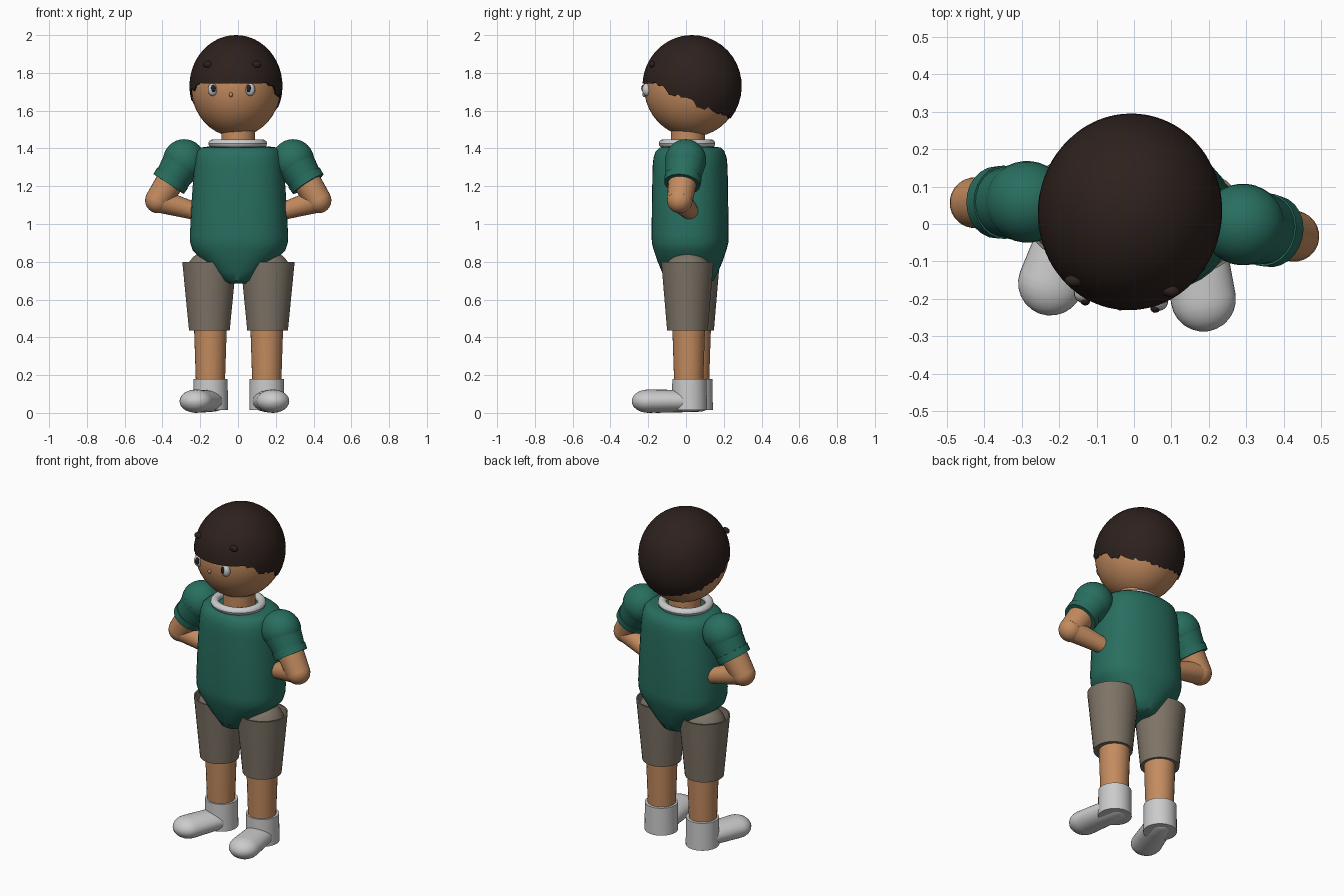
import bpy, bmesh, math, random
from mathutils import Matrix, Vector

if "Cube" in bpy.data.objects:
    bpy.data.objects.remove(bpy.data.objects["Cube"])

random.seed(4)
YAW = Matrix.Rotation(math.radians(-6), 4, 'Z')   # whole figure is turned slightly


def material(name, rgb):
    m = bpy.data.materials.new(name)
    m.diffuse_color = (*rgb, 1)
    m.use_nodes = True
    m.node_tree.nodes["Principled BSDF"].inputs["Base Color"].default_value = m.diffuse_color
    return m


SKIN = material("skin", (0.55, 0.26, 0.115))
GREEN = material("green_cloth", (0.021, 0.156, 0.114))
GREY = material("shorts_cloth", (0.21, 0.175, 0.135))
HAIR = material("dark_hair", (0.026, 0.015, 0.012))
WHITE = material("white", (0.8, 0.8, 0.78))


def add(name, bm, mat, matrix=Matrix()):
    bmesh.ops.recalc_face_normals(bm, faces=bm.faces)
    me = bpy.data.meshes.new(name)
    bm.to_mesh(me)
    bm.free()
    me.materials.append(mat)
    ob = bpy.data.objects.new(name, me)
    ob.matrix_world = YAW @ matrix
    bpy.context.collection.objects.link(ob)
    return ob


def skin_rings(bm, rings, cap=True):
    vs = [[bm.verts.new(p) for p in ring] for ring in rings]
    n = len(vs[0])
    for a, b in zip(vs, vs[1:]):
        for i in range(n):
            j = (i + 1) % n
            bm.faces.new((a[i], a[j], b[j], b[i]))
    if cap:
        bm.faces.new(vs[0])
        bm.faces.new(vs[-1])


def lathe(name, profile, mat, matrix=Matrix(), n=32, power=2.0, cap=True):
    """Stack of (z, rx, ry) super-ellipse rings."""
    def co(v):
        return math.copysign(abs(v) ** (2 / power), v)
    bm = bmesh.new()
    angles = [2 * math.pi * i / n for i in range(n)]
    skin_rings(bm, [[(rx * co(math.cos(a)), ry * co(math.sin(a)), z) for a in angles]
                    for z, rx, ry in profile], cap)
    return add(name, bm, mat, matrix)


def ball(name, loc, radii, mat, n=32):
    bm = bmesh.new()
    bmesh.ops.create_uvsphere(bm, u_segments=n, v_segments=n // 2, radius=1)
    return add(name, bm, mat, Matrix.Translation(loc) @ Matrix.Diagonal((*radii, 1)))


def limb(name, a, b, r1, r2, mat):
    a, b = Vector(a), Vector(b)
    d = b - a
    m = Matrix.Translation(a) @ d.to_track_quat('Z', 'Y').to_matrix().to_4x4()
    return lathe(name, [(0, r1, r1), (d.length, r2, r2)], mat, m, 24)


# Torso, tapering to a narrow crotch
lathe("torso", [
    (0.685, 0.06, 0.09), (0.70, 0.09, 0.125), (0.75, 0.14, 0.15), (0.80, 0.185, 0.17),
    (0.86, 0.245, 0.19), (0.90, 0.258, 0.20), (0.94, 0.26, 0.202), (1.10, 0.252, 0.20),
    (1.30, 0.238, 0.197), (1.35, 0.232, 0.192), (1.385, 0.222, 0.18), (1.405, 0.20, 0.16),
    (1.41, 0.16, 0.12)], GREEN, Matrix.Translation((0.003, 0.022, 0)), 40, 2.3)

# Neck and collar
lathe("neck", [(1.36, 0.09, 0.09), (1.55, 0.09, 0.09)], SKIN, Matrix.Translation((0, 0.01, 0)))
ring = [2 * math.pi * i / 12 for i in range(13)]
lathe("collar", [(1.426 + 0.022 * math.sin(a), 0.132 + 0.024 * math.cos(a), 0.126 + 0.024 * math.cos(a))
                 for a in ring], WHITE, Matrix.Translation((-0.002, 0.005, 0)), 36, cap=False)

# Head
HC = Vector((-0.014, 0.031, 1.73))
ball("head", HC, (0.239, 0.256, 0.268), SKIN, 40)

# Hair cap: hemline drops to the back, jagged except along the fringe
RX, RY, RZ = 0.246, 0.263, 0.27
N, ROWS = 96, 14
columns = []
for i in range(N):
    t = 2 * math.pi * i / N
    phi = math.pi / 2
    for _ in range(12):
        y = -RY * math.sin(phi) * math.cos(t)
        z = min(-0.07 - 0.45 * y, 0.015)
        phi = math.acos(z / RZ)
    if math.cos(t) < 0.75:
        phi += random.uniform(-0.05, 0.09) * (1.0 if math.cos(t) > -0.5 else 0.5)
    columns.append((t, phi))
rings = []
for k in range(1, ROWS + 2):
    f, s = min(k / ROWS, 1), (0.96 if k > ROWS else 1)
    rings.append([(s * RX * math.sin(p * f) * math.sin(t), -s * RY * math.sin(p * f) * math.cos(t),
                   s * RZ * math.cos(p * f)) for t, p in columns])
bm = bmesh.new()
skin_rings(bm, rings, cap=False)
top = bm.verts.new((0, 0, RZ))
bm.verts.ensure_lookup_table()
for i in range(N):
    bm.faces.new((top, bm.verts[i], bm.verts[(i + 1) % N]))
add("hair", bm, HAIR, Matrix.Translation(HC))

# Nose
ball("nose", (HC.x, -0.222, 1.685), (0.01, 0.012, 0.013), SKIN, 12)

for s, side in ((-1, "left"), (1, "right")):
    # Face details
    ball(side + "_eye", (HC.x + s * 0.1, -0.2, 1.712), (0.026, 0.024, 0.034), WHITE, 20)
    ball(side + "_pupil", (HC.x + s * 0.094, -0.218, 1.718), (0.013, 0.012, 0.02), HAIR, 16)
    ball(side + "_brow", (HC.x + s * 0.13, -0.168, 1.845), (0.025, 0.016, 0.018), HAIR, 16)

    # Arm: hand rests on the hip
    sh = Vector((s * 0.29, 0.029, 1.337))
    el = Vector((s * 0.428, 0.012, 1.125))
    wr = Vector((s * 0.235, 0.045, 1.068))
    d = (el - sh).normalized()
    ball(side + "_shoulder", sh, (0.112, 0.109, 0.112), GREEN)
    limb(side + "_sleeve", sh, sh + d * 0.13, 0.109, 0.09, GREEN)
    limb(side + "_sleeve_cuff", sh + d * 0.11, sh + d * 0.15, 0.098, 0.096, GREEN)
    limb(side + "_upper_arm", sh, el, 0.085, 0.068, SKIN)
    ball(side + "_elbow", el, (0.068,) * 3, SKIN, 24)
    limb(side + "_forearm", el, wr, 0.064, 0.046, SKIN)
    ball(side + "_hand", wr, (0.047,) * 3, SKIN, 24)

    # Shorts leg with an open top around a rounded thigh
    ball(side + "_thigh", (s * 0.15, 0.028, 0.73), (0.132, 0.125, 0.132), GREY)
    lathe(side + "_shorts_leg", [
        (0.66, 0.122, 0.118), (0.80, 0.136, 0.131), (0.80, 0.144, 0.139),
        (0.435, 0.108, 0.108), (0.435, 0.08, 0.08)], GREY,
        Matrix.Translation((s * 0.155, 0.024, 0)))

    # Lower leg, ankle cuff and foot pointing outward
    limb(side + "_leg", (s * 0.15, 0.03, 0.60), (s * 0.15, 0.03, 0.12), 0.092, 0.076, SKIN)
    lathe(side + "_ankle_cuff", [(0.015, 0.093, 0.093), (0.18, 0.091, 0.091)], WHITE,
          Matrix.Translation((s * 0.15, 0.034, 0)))
    prof = [(-0.075, 0.045), (-0.065, 0.065), (-0.04, 0.078), (0.05, 0.082), (0.217, 0.087)]
    prof += [(0.217 + 0.087 * math.sin(a), 0.087 * math.cos(a))
             for a in (math.radians(q) for q in (15, 30, 45, 60, 75, 87))]
    foot = (Matrix.Translation((s * 0.15, 0.03, 0.062))
            @ Matrix.Rotation(s * math.radians(14.7), 4, 'Z') @ Matrix.Rotation(math.pi / 2, 4, 'X'))
    lathe(side + "_foot", [(z, r, r * 0.71) for z, r in prof], WHITE, foot)

# Smooth shading with sharp rims
for ob in bpy.context.collection.objects:
    ob.select_set(True)
    bpy.context.view_layer.objects.active = ob
bpy.ops.object.shade_smooth_by_angle(angle=math.radians(40))
